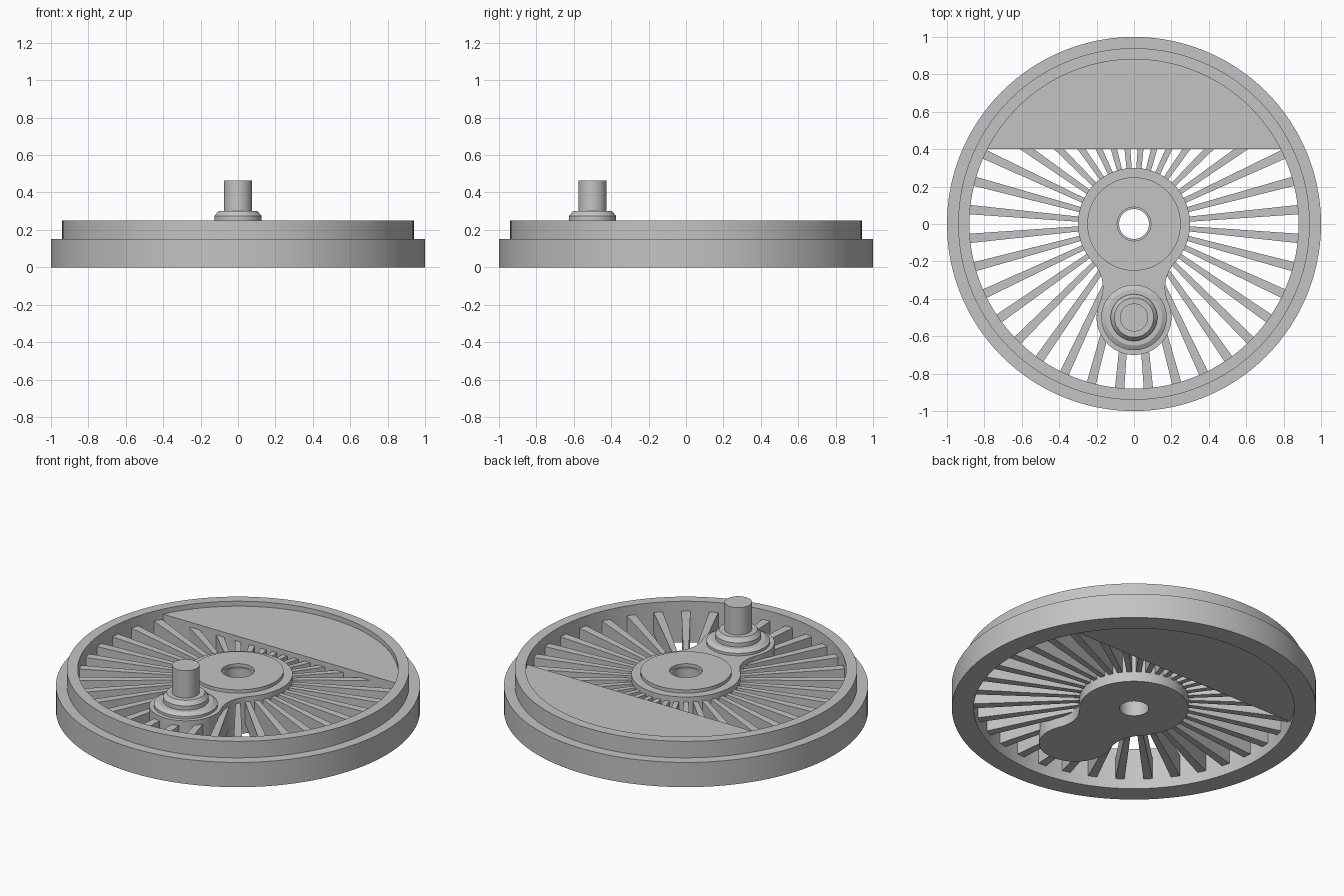
import bpy, bmesh
from math import sin, cos, pi, radians, sqrt, asin, acos, atan2
from mathutils import Matrix

if "Cube" in bpy.data.objects:
    bpy.data.objects.remove(bpy.data.objects["Cube"])

grey = bpy.data.materials.new("plain grey")
grey.use_nodes = True
colour = (0.55, 0.55, 0.55, 1)
grey.diffuse_color = colour
grey.node_tree.nodes["Principled BSDF"].inputs["Base Color"].default_value = colour


def finish(name, bm, smooth=True):
    bmesh.ops.recalc_face_normals(bm, faces=bm.faces[:])
    mesh = bpy.data.meshes.new(name)
    bm.to_mesh(mesh)
    bm.free()
    mesh.materials.append(grey)
    obj = bpy.data.objects.new(name, mesh)
    bpy.context.collection.objects.link(obj)
    if smooth:
        bpy.ops.object.select_all(action='DESELECT')
        obj.select_set(True)
        bpy.context.view_layer.objects.active = obj
        bpy.ops.object.shade_smooth_by_angle(angle=radians(30))
    return obj


def lathe(name, profile, steps, centre=(0, 0), closed=False):
    """Spin a (radius, height) profile around a vertical axis."""
    bm = bmesh.new()
    vs = [bm.verts.new((r, 0, z)) for r, z in profile]
    pairs = list(zip(vs, vs[1:])) + ([(vs[-1], vs[0])] if closed else [])
    edges = [bm.edges.new(p) for p in pairs]
    bmesh.ops.spin(bm, geom=vs + edges, cent=(0, 0, 0), axis=(0, 0, 1),
                   angle=2 * pi, steps=steps)
    bmesh.ops.remove_doubles(bm, verts=bm.verts[:], dist=1e-5)
    bmesh.ops.translate(bm, verts=bm.verts[:], vec=(*centre, 0))
    return finish(name, bm)


def arc(cx, cy, r, start, end, n):
    return [(cx + r * cos(start + (end - start) * i / n),
             cy + r * sin(start + (end - start) * i / n)) for i in range(n + 1)]


def plate(name, loops, z0, z1):
    """Fill outlines (later ones are holes) and extrude upwards."""
    bm = bmesh.new()
    edges = []
    for loop in loops:
        vs = [bm.verts.new((x, y, z0)) for x, y in loop]
        edges += [bm.edges.new((a, b)) for a, b in zip(vs, vs[1:] + vs[:1])]
    bmesh.ops.triangle_fill(bm, edges=edges, use_beauty=True)
    top = bmesh.ops.extrude_face_region(bm, geom=bm.faces[:])["geom"]
    bmesh.ops.translate(bm, vec=(0, 0, z1 - z0),
                        verts=[v for v in top if isinstance(v, bmesh.types.BMVert)])
    return finish(name, bm)


# Stepped rim
lathe("rim", [(0.88, 0), (1, 0), (1, 0.15), (0.94, 0.15), (0.94, 0.25), (0.88, 0.25)],
      128, closed=True)

# Counterweight segment
a = asin(0.4 / 0.882)
plate("counterweight", [arc(0, 0, 0.882, a, pi - a, 64)], 0.03, 0.22)

# Hub and crank arm in one plate, joined by tangent fillets
hub_r, pin_r, throw, fillet = 0.3, 0.2, 0.5, 0.2
d1, d2 = hub_r + fillet, pin_r + fillet
drop = (d1 * d1 - d2 * d2 + throw * throw) / (2 * throw)
fx = sqrt(d1 * d1 - drop * drop)
h = atan2(drop, fx)
p = atan2(throw - drop, fx)
outline = arc(0, 0, hub_r, -h, pi + h, 72)
outline += arc(-fx, -drop, fillet, h, -p, 16)[1:]
outline += arc(0, -throw, pin_r, pi - p, 2 * pi + p, 48)[1:]
outline += arc(fx, -drop, fillet, pi + p, pi - h, 16)[1:-1]
bore = arc(0, 0, 0.08, 0, 2 * pi, 48)[:-1]
plate("hub_and_crank", [outline, bore], 0, 0.22)

# Raised collar around the bore
lathe("hub_collar", [(0.09, 0.215), (0.25, 0.215), (0.25, 0.24), (0.09, 0.24)],
      64, closed=True)

# Crank pin with stepped base
lathe("crank_pin", [(0, 0.2), (0.175, 0.2), (0.175, 0.235), (0.15, 0.25), (0.125, 0.25),
                    (0.125, 0.275), (0.105, 0.3), (0.075, 0.3), (0.075, 0.465), (0, 0.465)],
      48, centre=(0, -throw))

# Tapered spokes
bm = bmesh.new()
for i in range(36):
    box = bmesh.ops.create_cube(bm, size=1)["verts"]
    for v in box:
        outer = v.co.x > 0
        v.co.x = 0.882 if outer else 0.28
        v.co.y *= 0.05 if outer else 0.027
        v.co.z = 0.19 if v.co.z > 0 else 0.06
    bmesh.ops.rotate(bm, verts=box, cent=(0, 0, 0),
                     matrix=Matrix.Rotation(radians(5 + 10 * i), 3, 'Z'))
finish("spokes", bm, smooth=False)
